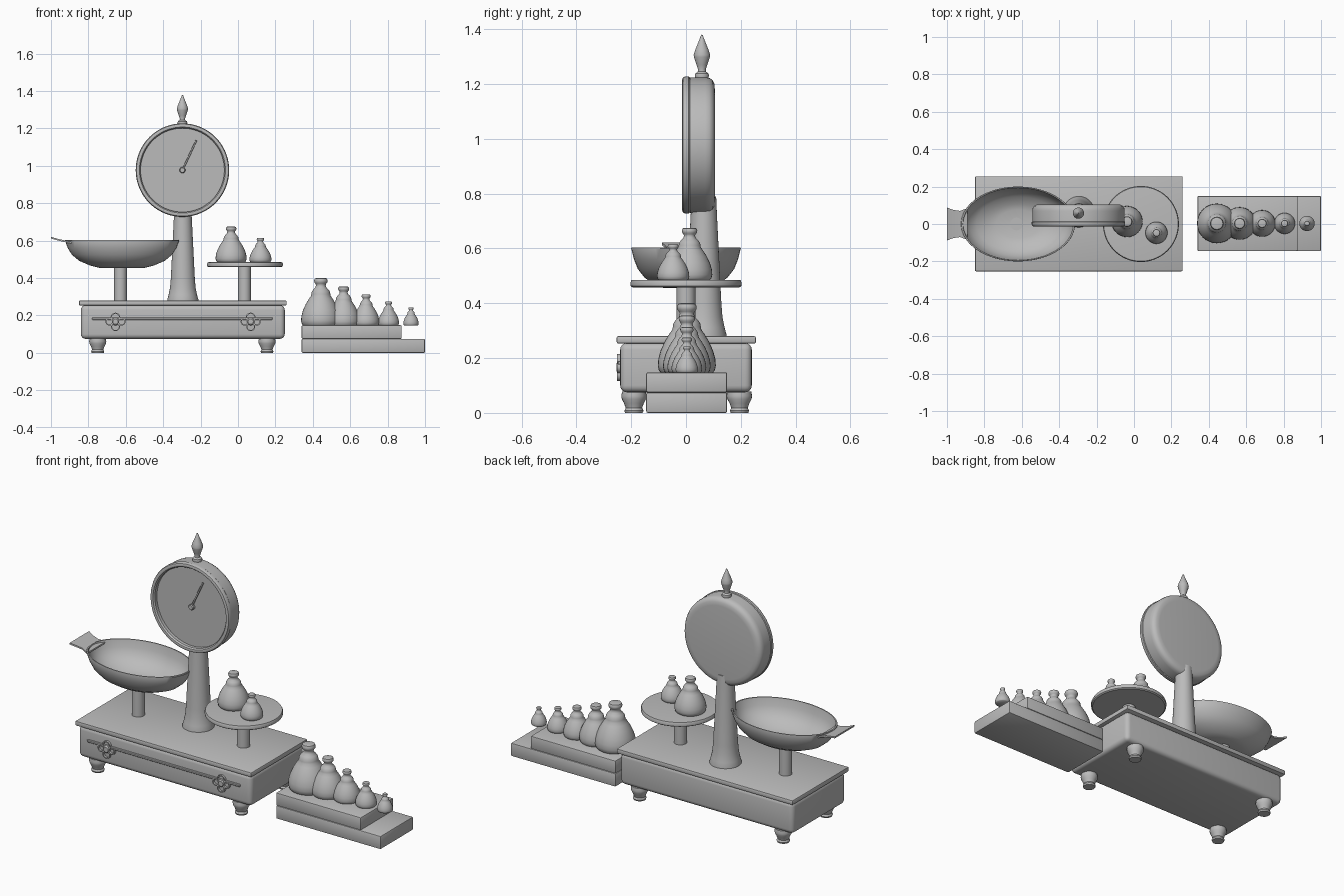
import bpy, bmesh, math
from mathutils import Vector, Matrix

grey = bpy.data.materials.new("plain grey")
grey.diffuse_color = (0.5, 0.5, 0.5, 1)


def finish(bm, name, angle=35):
    bmesh.ops.recalc_face_normals(bm, faces=bm.faces)
    me = bpy.data.meshes.new(name)
    bm.to_mesh(me)
    bm.free()
    ob = bpy.data.objects.new(name, me)
    bpy.context.collection.objects.link(ob)
    me.materials.append(grey)
    bpy.context.view_layer.objects.active = ob
    ob.select_set(True)
    bpy.ops.object.shade_smooth_by_angle(angle=math.radians(angle))
    ob.select_set(False)
    return ob


def box(name, x, y, z, bevel, segments=3):
    bm = bmesh.new()
    bmesh.ops.create_cube(bm, size=1)
    for v in bm.verts:
        for i, (a, b) in enumerate((x, y, z)):
            v.co[i] = (a + b) / 2 + v.co[i] * (b - a)
    bmesh.ops.bevel(bm, geom=bm.edges[:], offset=bevel, segments=segments,
                    profile=0.5, affect='EDGES')
    return finish(bm, name)


def lathe(name, profile, loc, scale=(1, 1, 1), rot=None, n=48, angle=35):
    """Revolve (radius, height) points about the local z axis."""
    bm = bmesh.new()
    rings = []
    for r, h in profile:
        if r == 0:
            rings.append([bm.verts.new((0, 0, h))] * n)
        else:
            rings.append([bm.verts.new((r * math.cos(2 * math.pi * k / n),
                                        r * math.sin(2 * math.pi * k / n), h)) for k in range(n)])
    for a, b in zip(rings, rings[1:]):
        for k in range(n):
            j = (k + 1) % n
            bm.faces.new(list(dict.fromkeys((a[k], a[j], b[j], b[k]))))
    bmesh.ops.scale(bm, vec=scale, verts=bm.verts)
    if rot:
        bmesh.ops.transform(bm, matrix=rot, verts=bm.verts)
    bmesh.ops.translate(bm, vec=loc, verts=bm.verts)
    return finish(bm, name, angle)


FACE_FRONT = Matrix.Rotation(math.radians(90), 4, 'X')  # local z becomes -y

# Cabinet with its overhanging top
box("cabinet", (-0.84, 0.25), (-0.24, 0.24), (0.075, 0.255), 0.025, 4)
box("cabinet_top", (-0.85, 0.26), (-0.253, 0.255), (0.253, 0.28), 0.006, 2)
for x in (-0.75, 0.155):
    for y in (-0.19, 0.195):
        lathe("foot", [(0, 0), (0.032, 0), (0.035, 0.008), (0.03, 0.018), (0.036, 0.035),
                       (0.044, 0.05), (0.046, 0.062), (0.043, 0.078), (0, 0.078)], (x, y, 0), n=24)

# Front trim: long rod and two trefoil mounts
box("trim_rod", (-0.78, 0.185), (-0.249, -0.235), (0.176, 0.19), 0.003, 1)


def ring(name, x, z, r, t=0.006):
    lathe(name, [(r - t, 0), (r, 0), (r, 0.014), (r - t, 0.014), (r - t, 0)],
          (x, -0.238, z), rot=FACE_FRONT, n=20)


for x in (-0.655, 0.068):
    for dx, dz, r in ((-0.033, 0.167, 0.021), (0.033, 0.167, 0.021), (0, 0.189, 0.026), (0, 0.14, 0.024)):
        ring("trefoil_mount", x + dx, dz, r)
    lathe("mount_boss", [(0, 0), (0.02, 0), (0.02, 0.011), (0.014, 0.016), (0, 0.016)],
          (x, -0.238, 0.167), rot=FACE_FRONT, n=20)

# Column
CX, CY = -0.295, 0.065
lathe("column", [(0, 0.27), (0.083, 0.27), (0.083, 0.285), (0.076, 0.31), (0.068, 0.35),
                 (0.064, 0.4), (0.048, 0.72), (0.045, 0.79), (0, 0.79)], (CX, CY, 0))

# Dial case, bezel, needle
DX, DZ = -0.297, 0.977
lathe("dial_case", [(0, -0.105), (0.205, -0.105), (0.225, -0.103), (0.238, -0.096), (0.245, -0.085),
                    (0.247, -0.07), (0.247, -0.014), (0, -0.014)],
      (DX, 0, DZ), rot=FACE_FRONT, n=72)
lathe("dial_bezel", [(0.224, -0.03), (0.244, -0.015), (0.25, -0.01), (0.25, 0.003), (0.246, 0.011),
                     (0.238, 0.014), (0.23, 0.012), (0.224, 0.004), (0.224, -0.03)],
      (DX, 0, DZ), rot=FACE_FRONT, n=72)
lathe("needle_hub", [(0, -0.016), (0.016, -0.016), (0.016, -0.002), (0.012, 0.003), (0, 0.003)],
      (DX, 0, DZ), rot=FACE_FRONT, n=24)
needle = box("needle", (-0.0045, 0.0045), (-0.003, 0.003), (0.01, 0.175), 0.001, 1)
needle.matrix_world = Matrix.Translation((DX, 0.004, DZ)) @ Matrix.Rotation(math.radians(25), 4, 'Y')

# Finial
lathe("finial", [(0, 1.215), (0.022, 1.215), (0.026, 1.23), (0.024, 1.238), (0.015, 1.245),
                 (0.014, 1.252), (0.02, 1.27), (0.029, 1.298), (0.03, 1.306), (0.024, 1.325),
                 (0.01, 1.36), (0.003, 1.378), (0, 1.38)], (DX, 0.058, 0), n=24)

# Oval pan on its post
lathe("pan_post", [(0, 0.27), (0.034, 0.27), (0.034, 0.465), (0, 0.465)], (-0.628, 0, 0), n=32)
lathe("pan", [(0, 0.455), (0.4, 0.455), (0.55, 0.466), (0.75, 0.492), (0.88, 0.525), (0.95, 0.56),
              (1, 0.6), (0.995, 0.604), (0.97, 0.604), (0.925, 0.562), (0.85, 0.528), (0.73, 0.5),
              (0.53, 0.475), (0.38, 0.464), (0, 0.464)], (-0.62, 0, 0), (0.305, 0.2, 1), n=64)

# Pan handle: flared sloping tab
bm = bmesh.new()
rows = []
for x, w, z in ((-1.0, 0.088, 0.617), (-0.965, 0.075, 0.606), (-0.93, 0.07, 0.598), (-0.89, 0.085, 0.589)):
    rows.append([bm.verts.new((x, y, z + d)) for y, d in ((-w, -0.005), (w, -0.005), (w, 0.004), (-w, 0.004))])
for a, b in zip(rows, rows[1:]):
    for k in range(4):
        bm.faces.new((a[k], a[(k + 1) % 4], b[(k + 1) % 4], b[k]))
bm.faces.new(rows[0])
bm.faces.new(rows[-1])
finish(bm, "pan_handle")

# Round plate on its post
lathe("plate_post", [(0, 0.27), (0.034, 0.27), (0.034, 0.47), (0, 0.47)], (0.035, 0, 0), n=32)
lathe("plate", [(0, 0.458), (0.195, 0.458), (0.202, 0.463), (0.203, 0.475), (0.199, 0.484),
                (0.192, 0.485), (0, 0.485)], (0.037, 0, 0), n=64)

# Stepped weight stand
box("stand_lower", (0.34, 1.0), (-0.145, 0.15), (0, 0.075), 0.006, 2)
box("stand_upper", (0.34, 0.875), (-0.145, 0.15), (0.075, 0.148), 0.006, 2)

# Weights: one bell-shaped profile, relative to radius and height
WEIGHT = [(0, 0), (0.9, 0), (0.96, 0.03), (1, 0.1), (0.98, 0.2), (0.9, 0.32), (0.76, 0.45),
          (0.6, 0.56), (0.5, 0.62), (0.48, 0.66), (0.46, 0.71), (0.38, 0.76), (0.28, 0.8),
          (0.24, 0.85), (0.27, 0.88), (0.33, 0.91), (0.34, 0.95), (0.3, 0.99), (0.22, 1), (0, 1)]
for x, y, z, r, h in ((0.443, 0.003, 0.147, 0.106, 0.253), (0.565, 0.003, 0.147, 0.087, 0.208),
                      (0.685, 0.003, 0.147, 0.071, 0.166), (0.805, 0.003, 0.147, 0.056, 0.128),
                      (0.925, 0.003, 0.147, 0.041, 0.096),
                      (-0.037, 0.013, 0.485, 0.083, 0.19), (0.12, -0.047, 0.485, 0.059, 0.13)):
    lathe("weight", WEIGHT, (x, y, z), (r, r, h), n=32, angle=50)
